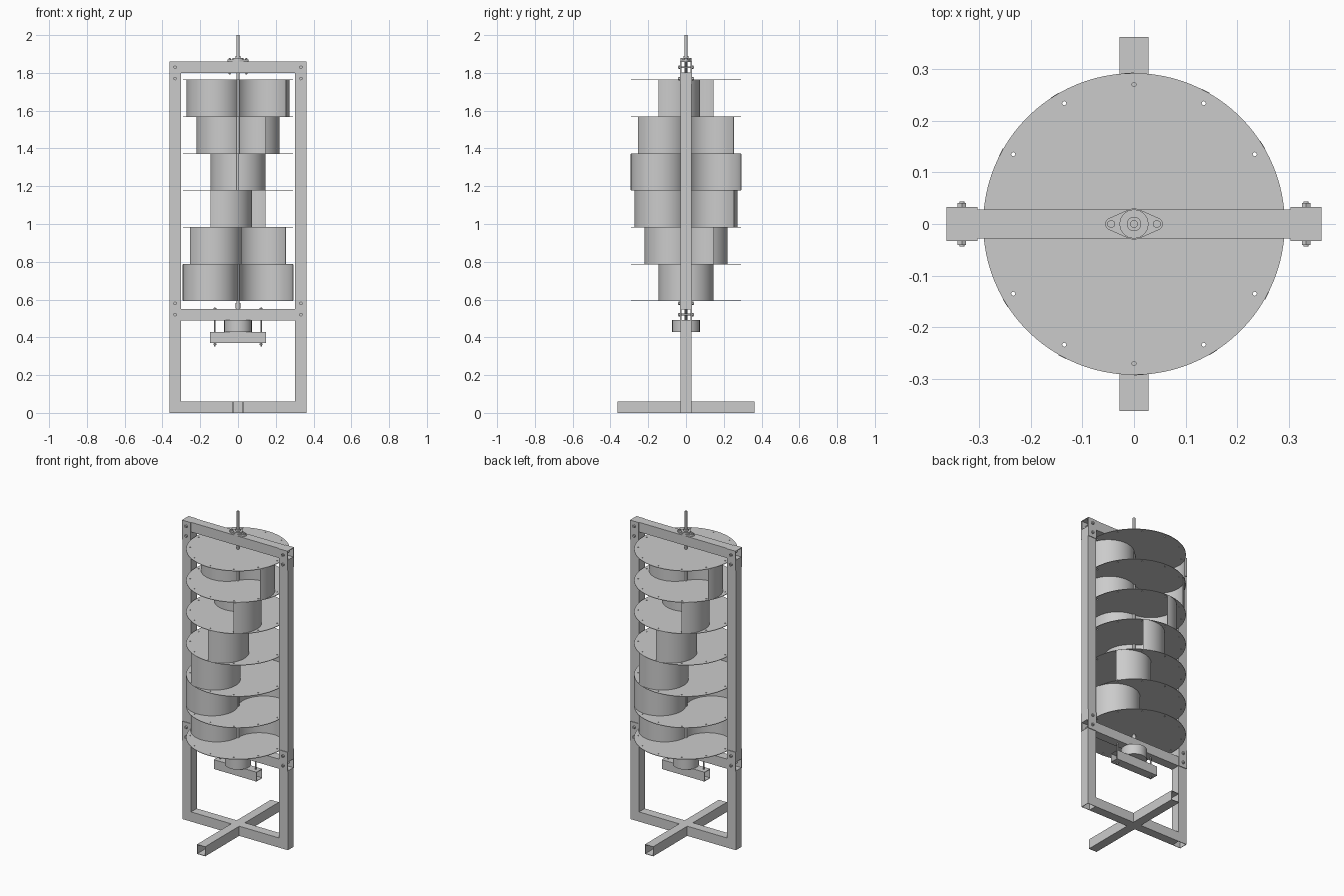
import bpy, bmesh, math
from mathutils import Matrix, Vector

if "Cube" in bpy.data.objects:
    bpy.data.objects.remove(bpy.data.objects["Cube"])

def finish(name, bm, smooth=False):
    bmesh.ops.recalc_face_normals(bm, faces=bm.faces)
    me = bpy.data.meshes.new(name)
    bm.to_mesh(me)
    bm.free()
    ob = bpy.data.objects.new(name, me)
    bpy.context.collection.objects.link(ob)
    if smooth:
        bpy.ops.object.select_all(action='DESELECT')
        ob.select_set(True)
        bpy.context.view_layer.objects.active = ob
        bpy.ops.object.shade_smooth_by_angle(angle=math.radians(35))
    return ob

def axis_matrix(axis):
    return {'x': Matrix.Rotation(math.pi / 2, 4, 'Y'),
            'y': Matrix.Rotation(-math.pi / 2, 4, 'X'),
            'z': Matrix.Identity(4)}[axis]

def cylinder(name, center, r, length, axis='z', n=32):
    bm = bmesh.new()
    m = Matrix.Translation(center) @ axis_matrix(axis)
    bmesh.ops.create_cone(bm, cap_ends=True, segments=n, radius1=r, radius2=r,
                          depth=length, matrix=m)
    return finish(name, bm, n > 8)

def box(name, lo, hi):
    bm = bmesh.new()
    lo, hi = Vector(lo), Vector(hi)
    m = Matrix.Translation((lo + hi) / 2) @ Matrix.Diagonal((*(hi - lo), 1))
    bmesh.ops.create_cube(bm, size=1, matrix=m)
    return finish(name, bm)

def tube(name, center, length, axis, a=0.03, b=0.028, wall=0.003):
    """Open square tube; a is the half size in z (or x if upright), b in y."""
    bm = bmesh.new()
    m = Matrix.Translation(center) @ axis_matrix(axis)
    if axis == 'y':
        a, b = b, a
    rings = []
    for z in (-length / 2, length / 2):
        for w in (0, wall):
            rings.append([bm.verts.new(m @ Vector((sx * (a - w), sy * (b - w), z)))
                          for sx, sy in ((-1, -1), (1, -1), (1, 1), (-1, 1))])
    for p, q in ((0, 1), (2, 3), (0, 2), (1, 3)):
        for i in range(4):
            j = (i + 1) % 4
            bm.faces.new((rings[p][i], rings[p][j], rings[q][j], rings[q][i]))
    return finish(name, bm)

def prism(name, pts, z0, z1, smooth=True):
    bm = bmesh.new()
    f = bm.faces.new([bm.verts.new((x, y, z0)) for x, y in pts])
    ext = bmesh.ops.extrude_face_region(bm, geom=[f])
    bmesh.ops.translate(bm, vec=(0, 0, z1 - z0),
                        verts=[v for v in ext['geom'] if isinstance(v, bmesh.types.BMVert)])
    return finish(name, bm, smooth)

def circle(cx, cy, r, n):
    return [(cx + r * math.cos(2 * math.pi * i / n),
             cy + r * math.sin(2 * math.pi * i / n)) for i in range(n)]

# lower frame and cross-shaped foot
tube("base_crossbar_x", (0, 0, 0.03), 0.606, 'x')
for s in (-1, 1):
    tube("base_foot_y", (0, s * 0.195, 0.03), 0.334, 'y')
    tube("lower_post", (s * 0.333, 0, 0.245), 0.49, 'z')
    # upper posts between the two beams
    tube("upper_post", (s * 0.333, 0, 1.175), 1.25, 'z', b=0.029)

# beams with open ends
tube("top_beam", (0, 0, 1.83), 0.726, 'x')
tube("middle_beam", (0, 0, 0.52), 0.726, 'x')

# joint plates and bolts at the four corners
for s in (-1, 1):
    for z0, z1, bolts in ((1.74, 1.86, (1.77, 1.83)), (0.49, 0.61, (0.52, 0.58))):
        for t in (-1, 1):
            y0, y1 = sorted((t * 0.028, t * 0.0325))
            box("joint_plate", (s * 0.333 - 0.03, y0, z0), (s * 0.333 + 0.03, y1, z1))
            for z in bolts:
                cylinder("bolt_head", (s * 0.333, t * 0.0365, z), 0.0095, 0.008, 'y', 6)
        for z in bolts:
            cylinder("bolt_shank", (s * 0.333, 0, z), 0.005, 0.087, 'y', 16)

# rotor shaft
cylinder("rotor_shaft", (0, 0, 1.24), 0.0075, 1.52)

# end discs, each with twelve small holes
def disc(z):
    cu = bpy.data.curves.new("rotor_disc", 'CURVE')
    cu.dimensions, cu.fill_mode, cu.extrude = '2D', 'BOTH', 0.0015
    loops = [circle(0, 0, 0.292, 96)]
    for k in range(12):
        a = math.radians(30 * k)
        loops.append(circle(0.27 * math.cos(a), 0.27 * math.sin(a), 0.004, 12))
    for pts in loops:
        sp = cu.splines.new('POLY')
        sp.points.add(len(pts) - 1)
        for p, (x, y) in zip(sp.points, pts):
            p.co = (x, y, 0, 1)
        sp.use_cyclic_u = True
    ob = bpy.data.objects.new("rotor_disc", cu)
    bpy.context.collection.objects.link(ob)
    ob.location.z = z
    bpy.ops.object.select_all(action='DESELECT')
    ob.select_set(True)
    bpy.context.view_layer.objects.active = ob
    bpy.ops.object.convert(target='MESH')

Z0, STEP, R = 0.593, 0.195, 0.1465
for k in range(7):
    disc(Z0 + k * STEP)

# six S-shaped stages, each turned 30 degrees further
N = 32
arc = [math.pi * i / N for i in range(N + 1)]
half = [(R + R * math.cos(a), R * math.sin(a)) for a in arc]
half += [(R + (R - 0.002) * math.cos(a), (R - 0.002) * math.sin(a)) for a in reversed(arc)]
for k in range(6):
    for side in (0, 180):
        blade = prism("rotor_blade", half, Z0 + k * STEP + 0.0015, Z0 + (k + 1) * STEP - 0.0015)
        blade.rotation_euler.z = math.radians(30 * k + side)

# flange bearings on the beams
def bearing(z, d):
    pts = []
    for cx, r, a0, a1 in ((0.044, 0.012, -60, 60), (0, 0.03, 62, 118),
                          (-0.044, 0.012, 120, 240), (0, 0.03, 242, 298)):
        for i in range(9):
            a = math.radians(a0 + (a1 - a0) * i / 8)
            pts.append((cx + r * math.cos(a), r * math.sin(a)))
    prism("bearing_flange", pts, min(z, z + d * 0.01), max(z, z + d * 0.01))
    cylinder("bearing_housing", (0, 0, z + d * 0.012), 0.028, 0.014)
    cylinder("bearing_collar", (0, 0, z + d * 0.02), 0.014, 0.02)
    for s in (-1, 1):
        cylinder("bearing_bolt", (s * 0.044, 0, z - d * 0.025), 0.004, 0.085, n=16)
        cylinder("bearing_nut", (s * 0.044, 0, z + d * 0.013), 0.008, 0.006, n=6)
        cylinder("bearing_nut", (s * 0.044, 0, z - d * 0.063), 0.008, 0.006, n=6)

bearing(1.86, 1)
cylinder("shaft_collar", (0, 0, 0.567), 0.012, 0.03)

# generator hung below the middle beam
cylinder("generator", (0, 0, 0.459), 0.073, 0.064, n=48)
tube("generator_support", (0, 0, 0.398), 0.294, 'x', a=0.029)
for s in (-1, 1):
    cylinder("hanger_rod", (s * 0.122, 0, 0.455), 0.004, 0.205, n=16)
    for z in (0.364, 0.553):
        cylinder("hanger_nut", (s * 0.122, 0, z), 0.009, 0.007, n=6)
